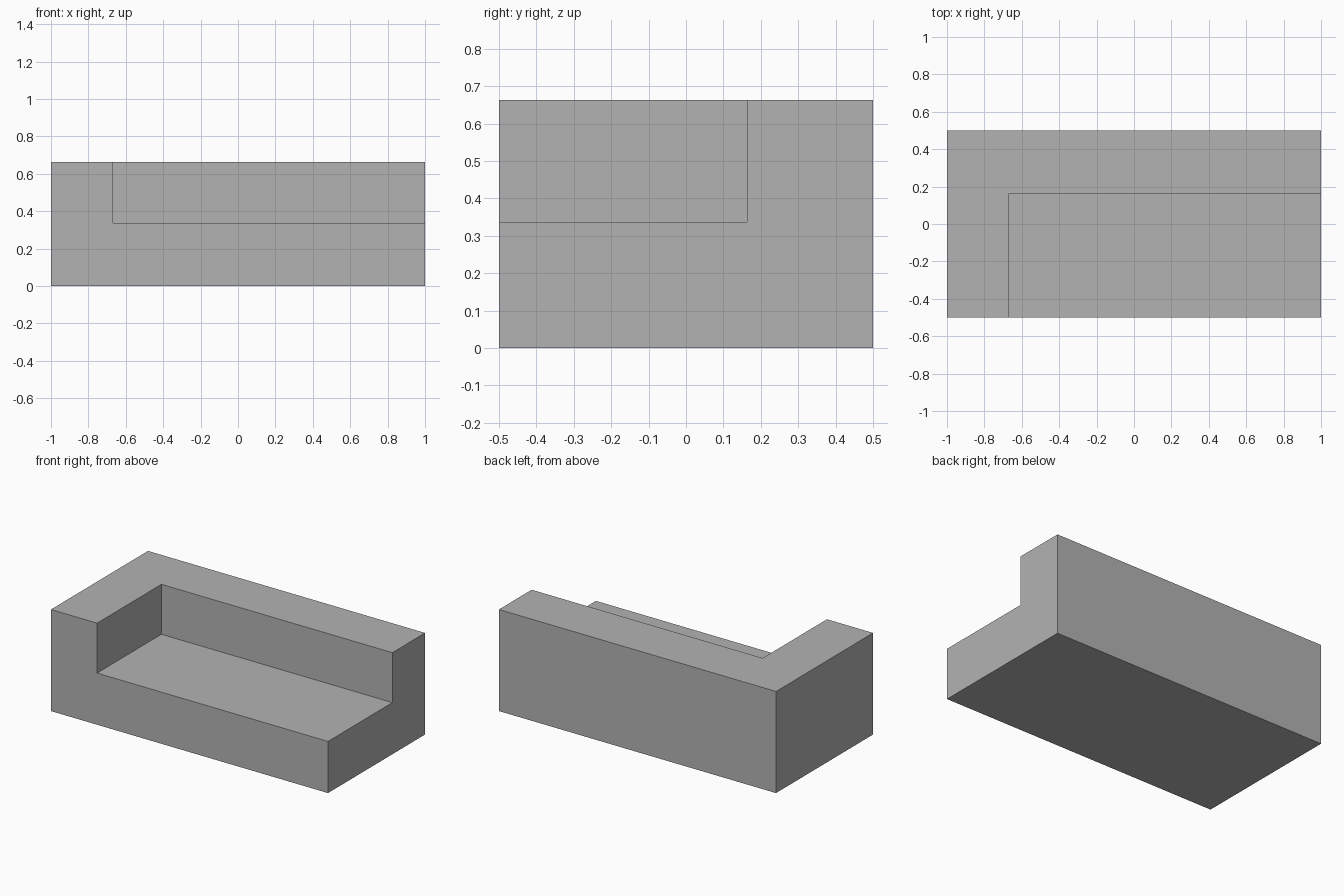
import bpy

if "Cube" in bpy.data.objects:
    bpy.data.objects.remove(bpy.data.objects["Cube"], do_unlink=True)


def make_box(name, low, high):
    """Axis-aligned box between two corners."""
    centre = [(a + b) / 2 for a, b in zip(low, high)]
    size = [b - a for a, b in zip(low, high)]
    bpy.ops.mesh.primitive_cube_add(size=1, location=centre)
    box = bpy.context.object
    box.name = box.data.name = name
    box.scale = size
    bpy.ops.object.transform_apply(location=True, rotation=False, scale=True)
    return box


grey = bpy.data.materials.new("plain_grey")
grey.use_nodes = True
colour = (0.45, 0.45, 0.45, 1)
grey.diffuse_color = colour
grey.node_tree.nodes["Principled BSDF"].inputs["Base Color"].default_value = colour

# Solid body: low seat with a back rail and one arm
width, depth, height = 2.0, 1.0, 0.663
seat_height, arm_inner, back_inner = 0.337, -0.667, 0.163
body = make_box("sofa_body", (-width / 2, -depth / 2, 0), (width / 2, depth / 2, height))
body.data.materials.append(grey)

# Seat recess, open at the front and the armless end
cutter = make_box("seat_recess", (arm_inner, -depth, seat_height), (width, back_inner, 1))
cutter.hide_render = True
cutter.data.materials.append(grey)
cut = body.modifiers.new("seat_cut", "BOOLEAN")
cut.operation, cut.solver, cut.object = "DIFFERENCE", "EXACT", cutter
bpy.context.view_layer.objects.active = body
bpy.ops.object.modifier_apply(modifier=cut.name)
bpy.data.objects.remove(cutter, do_unlink=True)
